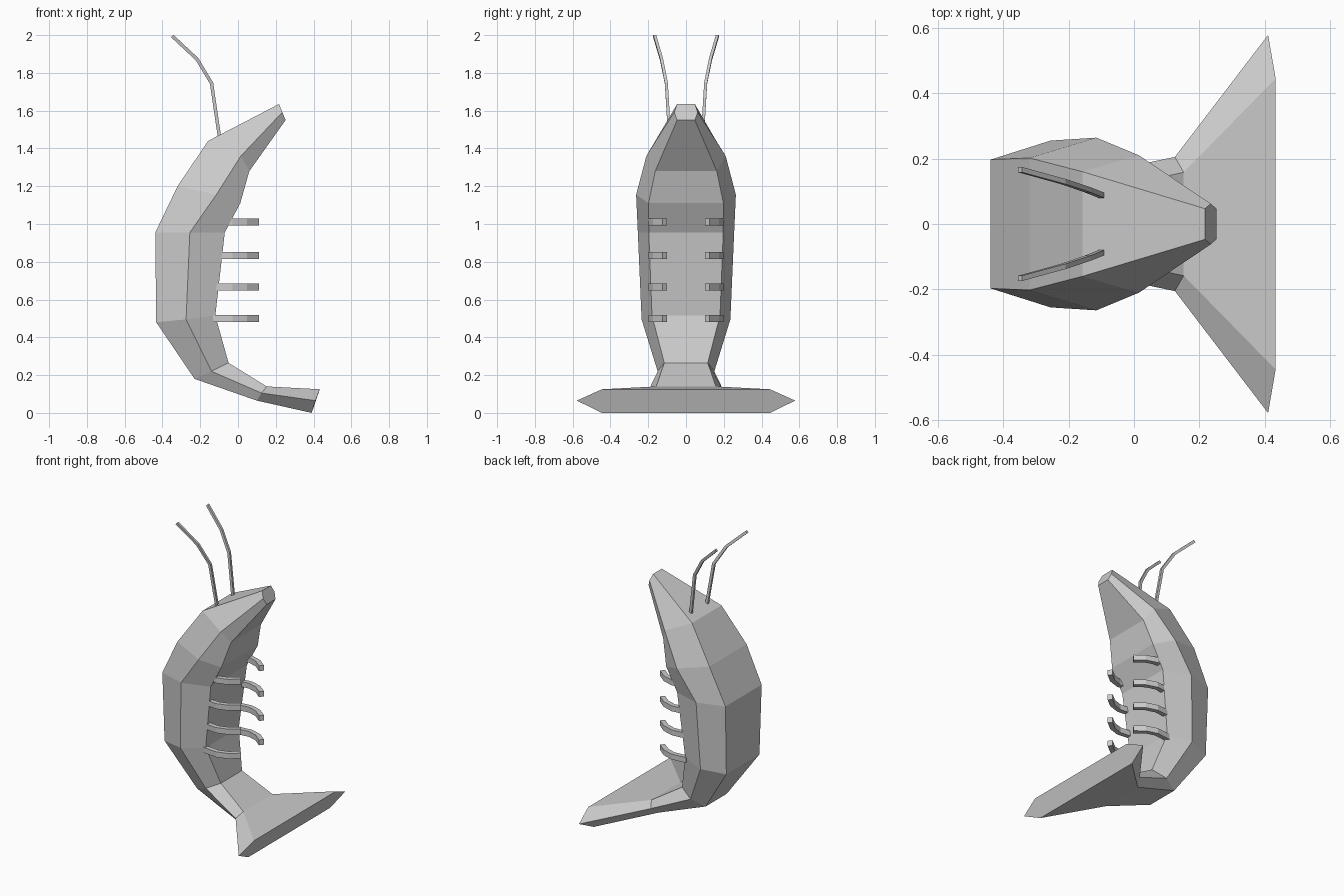
import bpy, bmesh
from mathutils import Vector

if "Cube" in bpy.data.objects:
    bpy.data.objects.remove(bpy.data.objects["Cube"])


def loft(name, rings):
    """Skin a list of equal-sized point rings and cap both ends."""
    bm = bmesh.new()
    vs = [[bm.verts.new(p) for p in r] for r in rings]
    n = len(rings[0])
    for a, b in zip(vs, vs[1:]):
        for i in range(n):
            j = (i + 1) % n
            bm.faces.new((a[i], a[j], b[j], b[i]))
    bm.faces.new(vs[0])
    bm.faces.new(vs[-1])
    bmesh.ops.recalc_face_normals(bm, faces=bm.faces)
    me = bpy.data.meshes.new(name)
    bm.to_mesh(me)
    bm.free()
    ob = bpy.data.objects.new(name, me)
    bpy.context.collection.objects.link(ob)
    return ob


def sweep(name, path, ref, width, height):
    """Sweep a rectangular bar along a path; height runs along ref."""
    pts = [Vector(p) for p in path]
    ref = Vector(ref)
    rings = []
    for i, p in enumerate(pts):
        t = (pts[min(i + 1, len(pts) - 1)] - pts[max(i - 1, 0)]).normalized()
        s = t.cross(ref).normalized() * width / 2
        u = ref * height / 2
        rings.append([p + s + u, p - s + u, p - s - u, p + s - u])
    return loft(name, rings)


# Curved hexagonal body, tail to snout: (x, z, half width) for back, side, belly
sections = [
    ((0.39, 0.00, 0.445), (0.41, 0.065, 0.578), (0.433, 0.125, 0.445)),
    ((0.10, 0.065, 0.155), (0.125, 0.105, 0.205), (0.152, 0.14, 0.158)),
    ((-0.23, 0.18, 0.115), (-0.14, 0.22, 0.15), (-0.05, 0.265, 0.115)),
    ((-0.433, 0.48, 0.18), (-0.275, 0.495, 0.235), (-0.12, 0.515, 0.18)),
    ((-0.438, 0.955, 0.197), (-0.255, 0.955, 0.255), (-0.07, 0.955, 0.197)),
    ((-0.32, 1.20, 0.202), (-0.115, 1.155, 0.264), (0.012, 1.11, 0.198)),
    ((-0.158, 1.44, 0.16), (0.015, 1.36, 0.21), (0.06, 1.28, 0.163)),
    ((0.217, 1.635, 0.047), (0.235, 1.592, 0.062), (0.252, 1.55, 0.047)),
]
rings = []
for b, m, f in sections:
    half = [(x, w, z) for x, z, w in (b, m, f)]
    rings.append(half + [(x, -y, z) for x, y, z in reversed(half)])
loft("body", rings)

for side, label in ((1, "left"), (-1, "right")):
    # Short legs bending inward at the tips
    for k, z in enumerate((0.50, 0.667, 0.832, 1.01)):
        path = [(-0.13, 0.172, z), (-0.03, 0.182, z), (0.04, 0.16, z), (0.10, 0.112, z)]
        sweep(f"leg_{label}_{k + 1}", [(x, side * y, h) for x, y, h in path],
              (0, 0, 1), 0.032, 0.037)
    # Swept-back feelers
    path = [(-0.098, 0.087, 1.46), (-0.14, 0.104, 1.745),
            (-0.217, 0.13, 1.873), (-0.348, 0.166, 1.995)]
    sweep(f"feeler_{label}", [(x, side * y, h) for x, y, h in path],
          (0, 1, 0), 0.018, 0.016)
